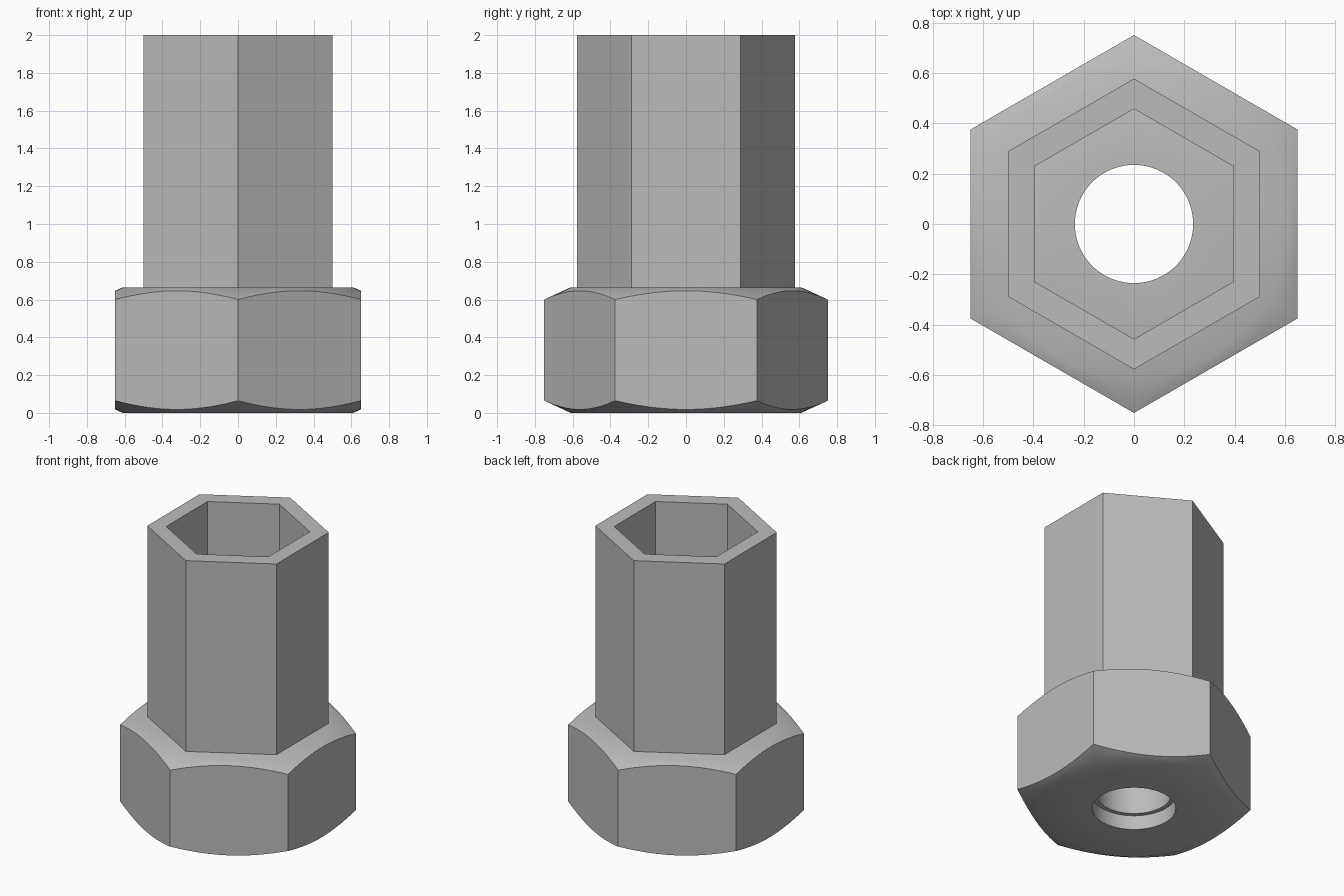
import bpy, bmesh, math

cube = bpy.data.objects.get("Cube")
if cube:
    bpy.data.objects.remove(cube, do_unlink=True)

steel = bpy.data.materials.new("grey_steel")
steel.use_nodes = True
grey = (0.5, 0.5, 0.5, 1)
steel.diffuse_color = grey
steel.node_tree.nodes["Principled BSDF"].inputs["Base Color"].default_value = grey


def circle(radius, z):
    return lambda a: (radius, z)


def hexagon(apothem, height):
    """Six-sided loop with corners on the y axis; height depends on the radius."""
    def loop(a):
        off = a % (math.pi / 3) - math.pi / 6
        r = apothem / math.cos(off)
        return r, height(r)
    return loop


def build(name, loops, sides):
    """Bridge a closed series of loops around the z axis."""
    bm = bmesh.new()
    rings = []
    for loop in loops:
        ring = []
        for i in range(sides):
            a = math.tau * i / sides
            r, z = loop(a)
            ring.append(bm.verts.new((-r * math.sin(a), r * math.cos(a), z)))
        rings.append(ring)
    for low, high in zip(rings, rings[1:] + rings[:1]):
        for i in range(sides):
            j = (i + 1) % sides
            bm.faces.new((low[i], low[j], high[j], high[i]))
    bmesh.ops.recalc_face_normals(bm, faces=bm.faces)
    mesh = bpy.data.meshes.new(name)
    bm.to_mesh(mesh)
    bm.free()
    mesh.materials.append(steel)
    obj = bpy.data.objects.new(name, mesh)
    bpy.context.collection.objects.link(obj)
    bpy.ops.object.select_all(action="DESELECT")
    obj.select_set(True)
    bpy.context.view_layer.objects.active = obj
    bpy.ops.object.shade_smooth_by_angle(angle=math.radians(30))
    return obj


nut_top, flat, slope = 0.665, 0.61, 0.46
bore, recess, recess_depth = 0.235, 0.265, 0.10

# Chamfered hexagonal nut with a stepped round bore
build("hex_nut", [
    circle(recess, 0),
    circle(flat, 0),
    hexagon(0.65, lambda r: slope * (r - flat)),
    hexagon(0.65, lambda r: nut_top - slope * (r - flat)),
    circle(flat, nut_top),
    circle(bore, nut_top),
    circle(bore, recess_depth),
    circle(recess, recess_depth),
], 96)

# Hollow hexagonal socket standing on the nut
build("socket_tube", [
    hexagon(0.5, lambda r: nut_top),
    hexagon(0.5, lambda r: 2.0),
    hexagon(0.396, lambda r: 2.0),
    hexagon(0.396, lambda r: nut_top),
], 6)
